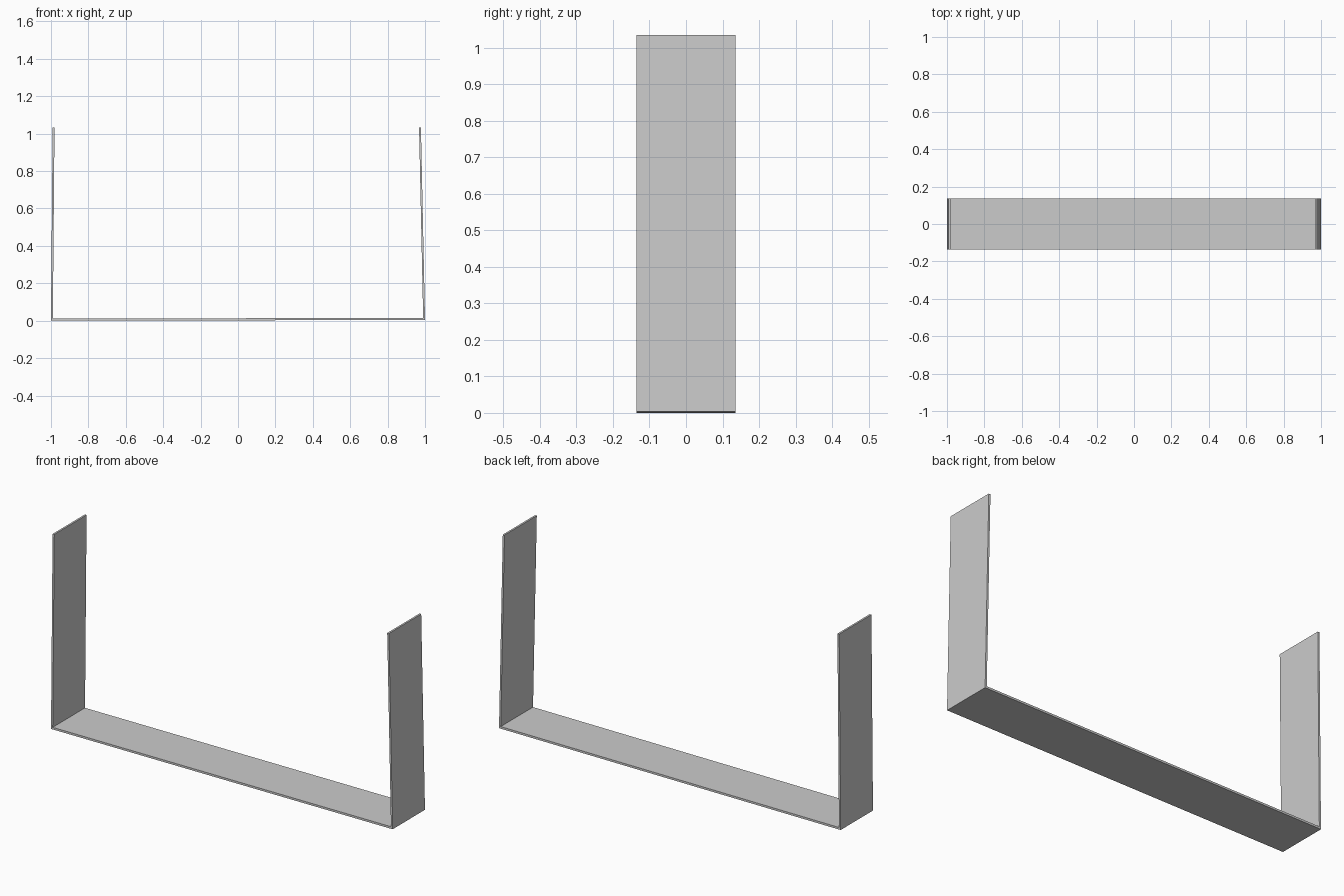
import bpy, bmesh

if "Cube" in bpy.data.objects:
    bpy.data.objects.remove(bpy.data.objects["Cube"])

HALF_DEPTH = 0.135


def extruded_profile(name, points):
    """Extrude an x-z outline symmetrically along y."""
    bm = bmesh.new()
    face = bm.faces.new([bm.verts.new((x, -HALF_DEPTH, z)) for x, z in points])
    result = bmesh.ops.extrude_face_region(bm, geom=[face])
    verts = [v for v in result["geom"] if isinstance(v, bmesh.types.BMVert)]
    bmesh.ops.translate(bm, verts=verts, vec=(0, 2 * HALF_DEPTH, 0))
    bmesh.ops.recalc_face_normals(bm, faces=bm.faces)
    mesh = bpy.data.meshes.new(name)
    bm.to_mesh(mesh)
    bm.free()
    obj = bpy.data.objects.new(name, mesh)
    bpy.context.collection.objects.link(obj)
    return obj


# Thin strip bent into a U, with both arms leaning slightly inward
extruded_profile("bent_strip_bracket", [
    (-1.0, 0.0), (1.0, 0.004),
    (0.978, 1.034), (0.968, 1.034),
    (0.99, 0.015), (-0.99, 0.011),
    (-0.981, 1.034), (-0.991, 1.034),
])
